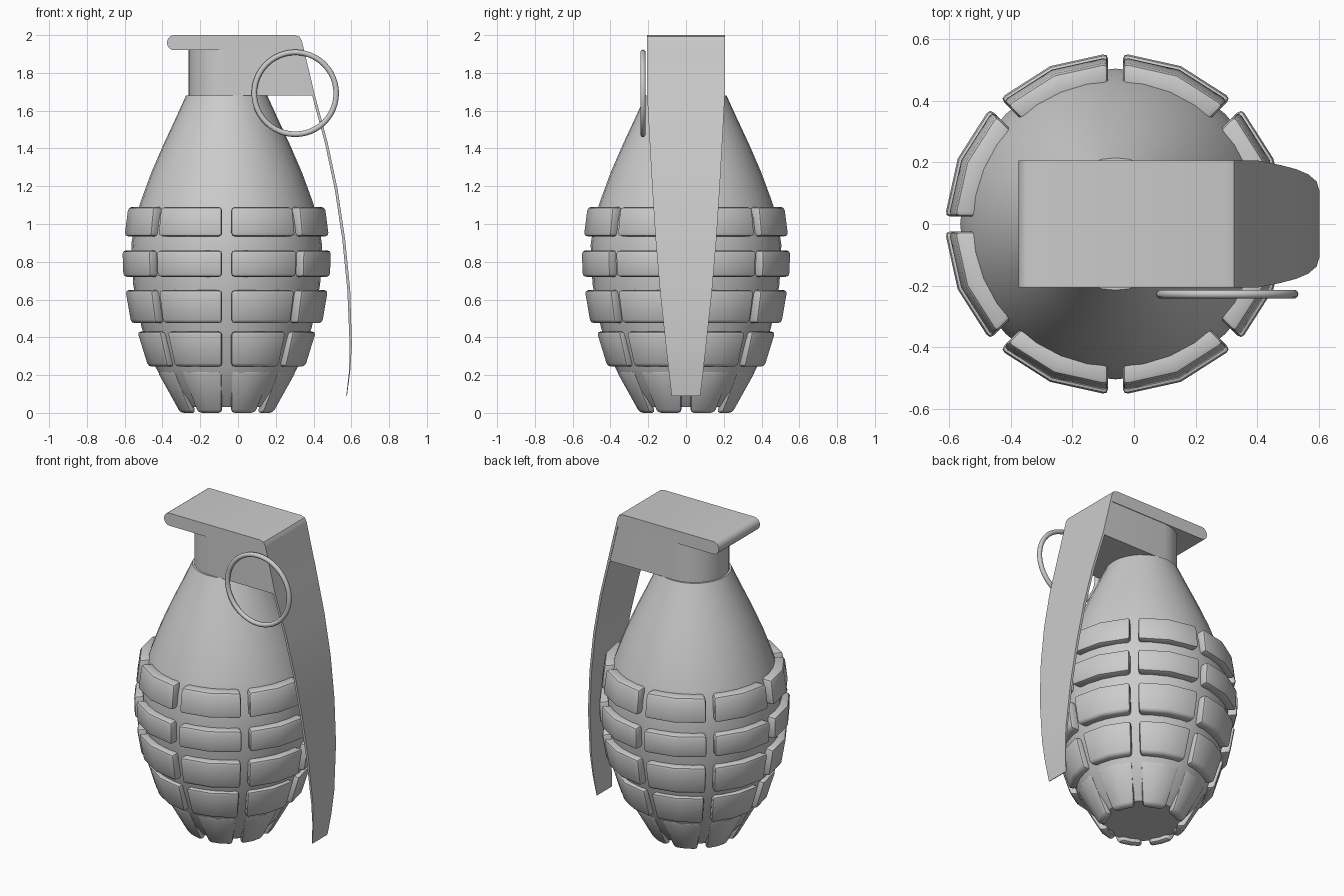
import bpy, bmesh, math

if "Cube" in bpy.data.objects:
    bpy.data.objects.remove(bpy.data.objects["Cube"])

CX = -0.06  # axis of the body


def make(name, verts, faces, angle=35, bevel=0, segs=2):
    me = bpy.data.meshes.new(name)
    me.from_pydata(verts, [], faces)
    bm = bmesh.new()
    bm.from_mesh(me)
    bmesh.ops.recalc_face_normals(bm, faces=bm.faces)
    if bevel:
        bmesh.ops.bevel(bm, geom=[e for e in bm.edges if e.calc_face_angle(0) > 0.7],
                        offset=bevel, segments=segs, profile=0.5,
                        affect='EDGES', clamp_overlap=True)
    bm.to_mesh(me)
    bm.free()
    ob = bpy.data.objects.new(name, me)
    bpy.context.collection.objects.link(ob)
    bpy.ops.object.select_all(action='DESELECT')
    ob.select_set(True)
    bpy.context.view_layer.objects.active = ob
    bpy.ops.object.shade_smooth_by_angle(angle=math.radians(angle))
    return ob


def loft(rings):
    """Closed skin with end caps through rings of equal length."""
    n = len(rings[0])
    verts = [p for r in rings for p in r]
    faces = [(i * n + j, i * n + (j + 1) % n, (i + 1) * n + (j + 1) % n, (i + 1) * n + j)
             for i in range(len(rings) - 1) for j in range(n)]
    faces += [tuple(range(n)), tuple(range(len(verts) - n, len(verts)))]
    return verts, faces


def polar(r, a, z):
    return (CX + r * math.cos(a), r * math.sin(a), z)


# inner body, lathed
profile = [(0.23, 0.03), (0.31, 0.12), (0.375, 0.24), (0.45, 0.45), (0.495, 0.68),
           (0.505, 0.89), (0.485, 1.02), (0.455, 1.12), (0.40, 1.27), (0.335, 1.42),
           (0.265, 1.57), (0.215, 1.68)]
N = 32
make("body", *loft([[polar(r, math.tau * i / N, z) for i in range(N)] for r, z in profile]))

# raised blocks: z bottom, z top, outer radius bottom / top, inner radius bottom / top
rows = [(0.0, 0.22, 0.25, 0.372, 0.20, 0.29),
        (0.245, 0.43, 0.42, 0.477, 0.33, 0.41),
        (0.475, 0.65, 0.51, 0.54, 0.42, 0.46),
        (0.72, 0.86, 0.551, 0.556, 0.46, 0.47),
        (0.935, 1.09, 0.545, 0.525, 0.46, 0.44)]
verts, faces = [], []
for z0, z1, ob_, ot, ib, it in rows:
    for k in range(8):
        def arc(r, z):
            d = math.asin(0.024 / r)
            a = k * math.pi / 4
            return [polar(r, a + t, z) for t in (d, math.pi / 8, math.pi / 4 - d)]
        rings = [arc(ob_, z0) + arc(ib, z0)[::-1], arc(ot, z1) + arc(it, z1)[::-1]]
        v, f = loft(rings)
        faces += [tuple(i + len(verts) for i in face) for face in f]
        verts += v
make("body_blocks", verts, faces, angle=40, bevel=0.018)

# neck: round at the back, boxy and sloped towards the lever
back = [(CX + 0.203 * math.cos(a), 0.203 * math.sin(a))
        for a in (math.pi / 2 + math.pi * i / 16 for i in range(17))]
make("neck", *loft([[(x, y, z) for x, y in back] + [(xr, -0.203, z), (xr, 0.203, z)]
                    for z, xr in ((1.68, 0.40), (1.97, 0.335))]))

# lever head plate with a rolled end
outline = [(-0.338 + 0.038 * math.cos(a), 1.96 + 0.04 * math.sin(a))
           for a in (math.pi / 2 + math.pi * i / 10 for i in range(11))]
outline += [(0.345, 1.92), (0.338, 1.97), (0.325, 1.992), (0.30, 2.0)]
make("lever_head", *loft([[(x, y, z) for x, z in outline] for y in (-0.207, 0.207)]))

# lever strap: outer x, z, half width, thickness
path = [(0.338, 1.97, 0.207, 0.015), (0.405, 1.69, 0.206, 0.015), (0.475, 1.43, 0.192, 0.015),
        (0.528, 1.18, 0.178, 0.015), (0.567, 0.92, 0.161, 0.015), (0.594, 0.65, 0.138, 0.015),
        (0.603, 0.36, 0.107, 0.012), (0.594, 0.22, 0.091, 0.006), (0.577, 0.09, 0.076, 0.004)]
make("lever_strap", *loft([[(x, -w, z), (x, w, z), (x - t, w, z), (x - t, -w, z)]
                           for x, z, w, t in path]))

# pull ring
bpy.ops.mesh.primitive_torus_add(location=(0.303, -0.228, 1.692), rotation=(math.pi / 2, 0, 0),
                                 major_radius=0.217, minor_radius=0.0145,
                                 major_segments=48, minor_segments=10)
bpy.context.object.name = "pull_ring"
bpy.ops.object.shade_smooth_by_angle(angle=math.radians(60))
